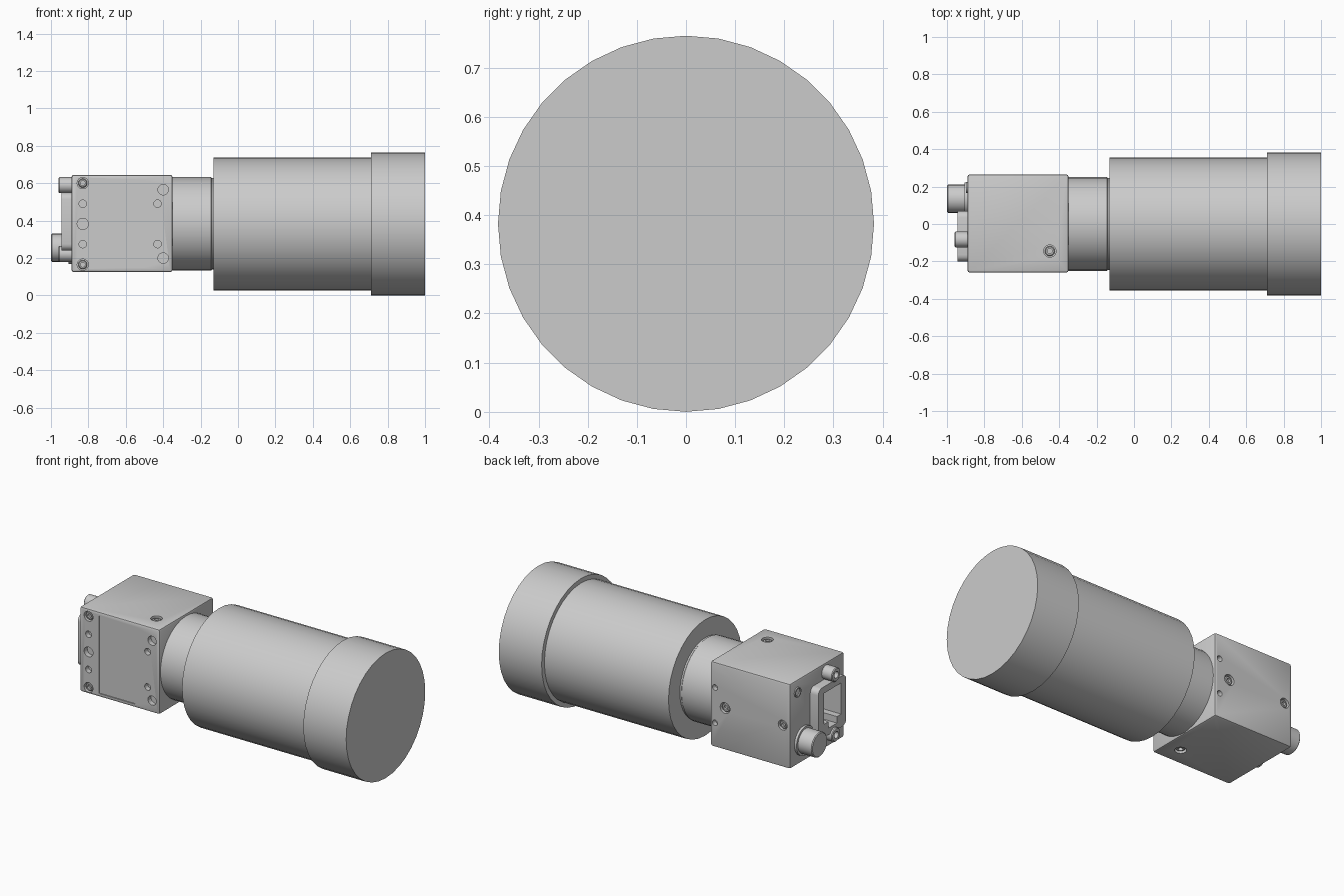
import bpy, bmesh, math
from mathutils import Vector, Matrix

if "Cube" in bpy.data.objects:
    bpy.data.objects.remove(bpy.data.objects["Cube"])

ZC = 0.3825          # height of the optical axis
X, Y, Z = Vector((1, 0, 0)), Vector((0, 1, 0)), Vector((0, 0, 1))


def finish(bm, name, smooth=True):
    bmesh.ops.recalc_face_normals(bm, faces=bm.faces)
    me = bpy.data.meshes.new(name)
    bm.to_mesh(me)
    bm.free()
    ob = bpy.data.objects.new(name, me)
    bpy.context.collection.objects.link(ob)
    bpy.ops.object.select_all(action='DESELECT')
    ob.select_set(True)
    bpy.context.view_layer.objects.active = ob
    if smooth:
        bpy.ops.object.shade_smooth_by_angle(angle=math.radians(30))
    return ob


def add_lathe(bm, centre, axis, profile, segs=36):
    """Revolve (distance along axis, radius) points; both ends are capped."""
    rot = Z.rotation_difference(axis).to_matrix()
    rings = []
    for t, r in profile:
        ring = []
        for i in range(segs):
            a = 2 * math.pi * i / segs
            p = rot @ Vector((r * math.cos(a), r * math.sin(a), t))
            ring.append(bm.verts.new(Vector(centre) + p))
        rings.append(ring)
    for a, b in zip(rings, rings[1:]):
        for i in range(segs):
            j = (i + 1) % segs
            bm.faces.new((a[i], a[j], b[j], b[i]))
    bm.faces.new(rings[0])
    bm.faces.new(rings[-1])


def lathe(name, centre, axis, profile, segs=36):
    bm = bmesh.new()
    add_lathe(bm, centre, axis, profile, segs)
    return finish(bm, name)


def add_box(bm, lo, hi):
    lo, hi = Vector(lo), Vector(hi)
    m = Matrix.Translation((lo + hi) / 2) @ Matrix.Diagonal((*(hi - lo), 1))
    return bmesh.ops.create_cube(bm, size=1, matrix=m)['verts']


def add_prism(bm, outline, x0, x1):
    """Extrude a (y, z) outline along x."""
    f = bm.faces.new([bm.verts.new((x0, y, z)) for y, z in outline])
    ext = bmesh.ops.extrude_face_region(bm, geom=[f])['geom']
    vs = [v for v in ext if isinstance(v, bmesh.types.BMVert)]
    bmesh.ops.translate(bm, verts=vs, vec=(x1 - x0, 0, 0))


def cut(ob, cutter):
    mod = ob.modifiers.new("cut", 'BOOLEAN')
    mod.operation, mod.solver, mod.object = 'DIFFERENCE', 'EXACT', cutter
    bpy.ops.object.select_all(action='DESELECT')
    ob.select_set(True)
    bpy.context.view_layer.objects.active = ob
    bpy.ops.object.modifier_apply(modifier=mod.name)
    bpy.ops.object.shade_smooth_by_angle(angle=math.radians(30))


# Lens: neck, barrel and hood
lathe("lens_neck", (0, 0, ZC), X, [(-0.355, 0.25), (-0.145, 0.25), (-0.14, 0.245), (-0.12, 0.245)])
lathe("lens_barrel", (0, 0, ZC), X, [(-0.13, 0.355), (0.715, 0.355)])
lathe("lens_hood", (0, 0, ZC), X, [(0.71, 0.3825), (1.0, 0.3825)])

# Camera body: bevelled box
X0, X1, Y0, Y1, Z0, Z1 = -0.89, -0.35, -0.26, 0.265, 0.125, 0.645
bm = bmesh.new()
add_box(bm, (X0, Y0, Z0), (X1, Y1, Z1))
bmesh.ops.bevel(bm, geom=bm.edges[:], offset=0.012, segments=2, affect='EDGES', profile=0.5)
body = finish(bm, "camera_body")

# Holes: (point on surface, outward axis, radius, has a screw in it)
holes = []
for s in (-1, 1):
    holes += [((-0.83, Y0, ZC + s * 0.218), -Y, 0.03, True),
              ((-0.83, Y0, ZC + s * 0.108), -Y, 0.02, False),
              ((-0.40, Y0, ZC + s * 0.183), -Y, 0.028, False),
              ((-0.43, Y0, ZC + s * 0.108), -Y, 0.02, False),
              ((-0.382, Y1, ZC + s * 0.108), Y, 0.017, False)]
holes += [((-0.83, Y0, ZC), -Y, 0.03, False),
          ((-0.45, Y1, ZC), Y, 0.033, True),
          ((-0.84, Y1, ZC), Y, 0.03, True),
          ((-0.45, -0.145, Z1), Z, 0.033, True),
          ((-0.45, -0.145, Z0), -Z, 0.033, True)]

# Network socket opening with its latch notch, in (y, z)
socket = [(-0.15, 0.32), (-0.11, 0.32), (-0.11, 0.28), (-0.03, 0.28),
          (-0.03, 0.32), (0.015, 0.32), (0.015, 0.51), (-0.15, 0.51)]

cb = bmesh.new()
for p, ax, r, screw in holes:
    add_lathe(cb, p, ax, [(-0.03, r), (0.02, r)], 24)
add_box(cb, (-0.76, Y0 - 0.05, 0.147), (-0.515, Y0 + 0.006, 0.62))   # label recess
add_prism(cb, socket, -1.05, -0.78)
cutter = finish(cb, "body_cutter", False)
cut(body, cutter)

# Screw heads sunk into the holes
n = 0
for p, ax, r, screw in holes:
    if screw:
        n += 1
        lathe(f"body_screw_{n}", p, ax, [(-0.035, r * 0.8), (-0.01, r * 0.8),
              (-0.006, r * 0.65), (-0.006, r * 0.4), (-0.02, r * 0.4)], 24)

# Rear network socket frame
bm = bmesh.new()
add_box(bm, (-0.945, -0.2, 0.24), (-0.885, 0.07, 0.55))
along = [e for e in bm.edges if abs((e.verts[0].co - e.verts[1].co).x) > 0.01]
bmesh.ops.bevel(bm, geom=along, offset=0.035, segments=4, affect='EDGES', profile=0.5)
frame = finish(bm, "socket_frame")
cut(frame, cutter)
bpy.data.objects.remove(cutter)

# Locking bosses above and below the socket
for label, z in (("upper", 0.59), ("lower", 0.222)):
    lathe(f"socket_boss_{label}", (0, -0.083, z), -X,
          [(0.88, 0.042), (0.955, 0.042), (0.96, 0.037), (0.96, 0.02), (0.92, 0.02)], 24)

# Round power connector and status light
lathe("power_connector", (0, 0.135, 0.255), -X,
      [(0.88, 0.088), (0.905, 0.088), (0.905, 0.075), (0.995, 0.075), (1.0, 0.07)], 32)
lathe("status_light", (0, 0.195, 0.572), -X,
      [(0.88, 0.03), (0.897, 0.03), (0.897, 0.022), (0.888, 0.022)], 24)
